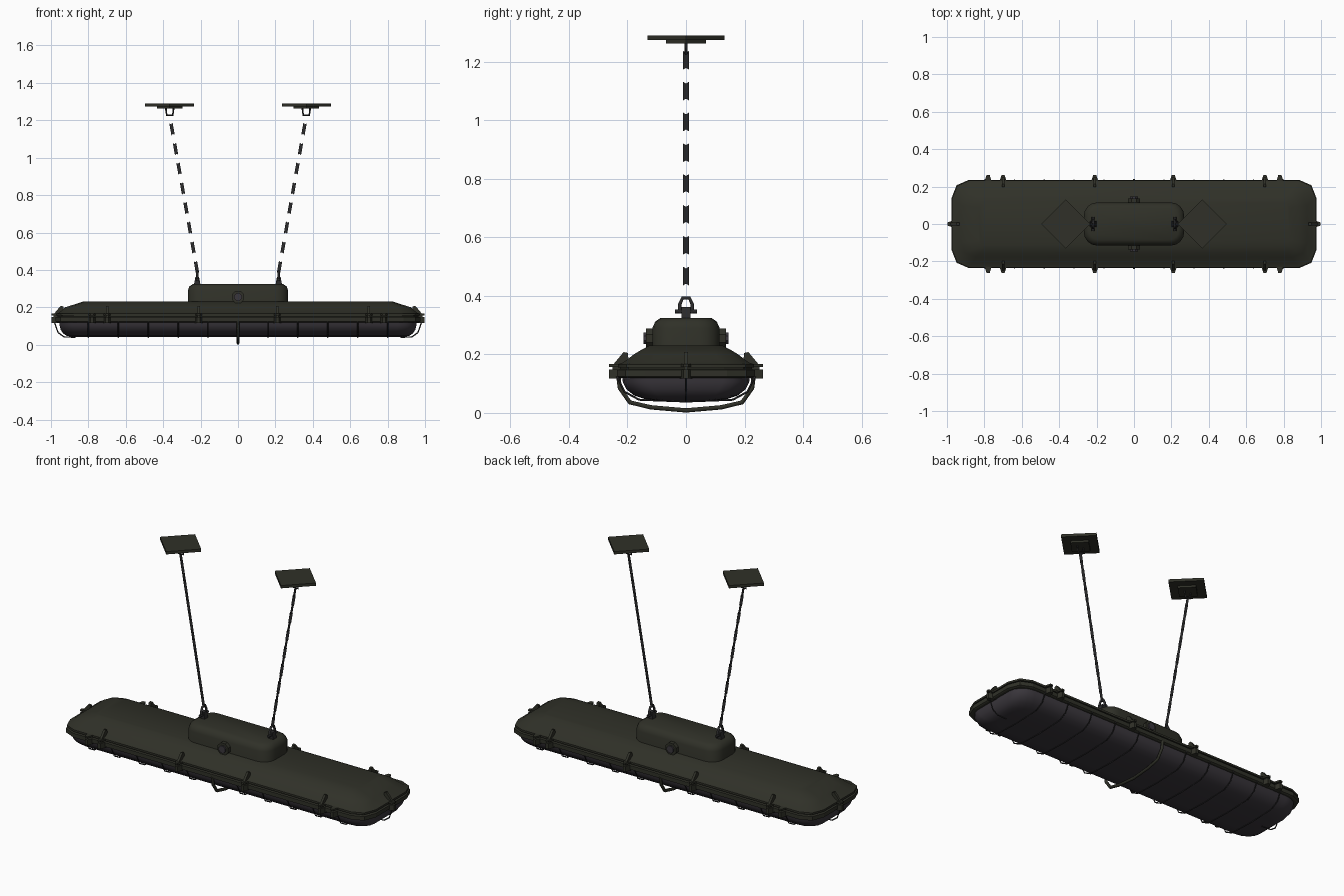
import bpy, bmesh, math
from mathutils import Vector, Matrix

if "Cube" in bpy.data.objects:
    bpy.data.objects.remove(bpy.data.objects["Cube"])


def material(name, r, g, b):
    m = bpy.data.materials.new(name)
    m.diffuse_color = (r, g, b, 1)
    m.use_nodes = True
    m.node_tree.nodes["Principled BSDF"].inputs["Base Color"].default_value = m.diffuse_color
    return m


OLIVE = material("dark olive paint", 0.029, 0.030, 0.021)
LENS = material("smoky lens", 0.042, 0.037, 0.045)
STEEL = material("dark steel", 0.024, 0.024, 0.025)


def finish(name, bm, mat, smooth=None):
    bmesh.ops.recalc_face_normals(bm, faces=bm.faces)
    me = bpy.data.meshes.new(name)
    bm.to_mesh(me)
    bm.free()
    me.materials.append(mat)
    ob = bpy.data.objects.new(name, me)
    bpy.context.collection.objects.link(ob)
    if smooth:
        bpy.ops.object.select_all(action='DESELECT')
        ob.select_set(True)
        bpy.context.view_layer.objects.active = ob
        bpy.ops.object.shade_smooth_by_angle(angle=math.radians(smooth))
    return ob


def outline(hx, hy, rx, ry, n):
    """Rounded rectangle with n segments per corner."""
    pts = []
    for q, (sx, sy) in enumerate([(1, 1), (-1, 1), (-1, -1), (1, -1)]):
        for i in range(n + 1):
            a = math.pi / 2 * (q + i / n)
            pts.append((sx * (hx - rx) + rx * math.cos(a), sy * (hy - ry) + ry * math.sin(a)))
    return pts


def loft(name, sections, mat, n=3, smooth=None):
    """Stack of rounded rectangles: (z, half x, half y, corner x, corner y)."""
    bm = bmesh.new()
    rings = [[bm.verts.new((x, y, z)) for x, y in outline(hx, hy, rx, ry, n)]
             for z, hx, hy, rx, ry in sections]
    for a, b in zip(rings, rings[1:]):
        for i in range(len(a)):
            j = (i + 1) % len(a)
            bm.faces.new((a[i], a[j], b[j], b[i]))
    bm.faces.new(rings[0])
    bm.faces.new(rings[-1])
    return finish(name, bm, mat, smooth)


def prism(bm, pts, extrude, mtx=Matrix()):
    """Extrude a 3D polygon along a vector into bm."""
    off = Vector(extrude)
    a = [bm.verts.new(mtx @ Vector(p)) for p in pts]
    b = [bm.verts.new(mtx @ (Vector(p) + off)) for p in pts]
    bm.faces.new(a)
    bm.faces.new(b[::-1])
    for i in range(len(a)):
        j = (i + 1) % len(a)
        bm.faces.new((a[i], a[j], b[j], b[i]))


def rod(name, paths, radius, mat, res=0):
    """Bent rods along point lists, converted to mesh."""
    cu = bpy.data.curves.new(name, 'CURVE')
    cu.dimensions = '3D'
    cu.bevel_depth, cu.bevel_resolution, cu.use_fill_caps = radius, res, True
    for path in paths:
        s = cu.splines.new('POLY')
        s.points.add(len(path) - 1)
        for p, c in zip(s.points, path):
            p.co = (*c, 1)
    tmp = bpy.data.objects.new(name + "_curve", cu)
    bpy.context.collection.objects.link(tmp)
    me = bpy.data.meshes.new_from_object(tmp.evaluated_get(bpy.context.evaluated_depsgraph_get()))
    bpy.data.objects.remove(tmp)
    me.materials.clear()
    me.materials.append(mat)
    me.name = name
    ob = bpy.data.objects.new(name, me)
    bpy.context.collection.objects.link(ob)
    return ob


def both(half):
    """Mirror a yz half path (outer to centre) to a full one."""
    return half + [(x, -y, z) for x, y, z in half[-2::-1]]


# lamp body: lens, flange, sloped housing, junction box
loft("lens", [(0.135, 0.955, 0.218, 0.1, 0.09), (0.105, 0.954, 0.216, 0.1, 0.09),
              (0.08, 0.948, 0.203, 0.1, 0.09), (0.06, 0.935, 0.178, 0.1, 0.08),
              (0.047, 0.915, 0.14, 0.09, 0.07), (0.042, 0.88, 0.10, 0.08, 0.06)],
     LENS, 4, 50)
loft("flange", [(0.12, 0.968, 0.228, 0.09, 0.095), (0.124, 0.975, 0.235, 0.09, 0.095),
                (0.147, 0.975, 0.235, 0.09, 0.095), (0.15, 0.965, 0.225, 0.09, 0.095),
                (0.156, 0.965, 0.225, 0.09, 0.095)], OLIVE, 2)
loft("housing", [(0.155, 0.972, 0.232, 0.09, 0.095), (0.166, 0.972, 0.232, 0.09, 0.095),
                 (0.172, 0.955, 0.215, 0.09, 0.09), (0.20, 0.925, 0.178, 0.08, 0.08),
                 (0.214, 0.88, 0.155, 0.06, 0.06), (0.23, 0.83, 0.125, 0.04, 0.04)],
     OLIVE, 2, 25)
loft("junction_box", [(0.21, 0.272, 0.12, 0.07, 0.07), (0.23, 0.268, 0.115, 0.07, 0.07),
                      (0.29, 0.268, 0.115, 0.07, 0.07), (0.312, 0.26, 0.105, 0.065, 0.065),
                      (0.325, 0.24, 0.086, 0.055, 0.055)], OLIVE, 4, 50)

# cable glands on both faces of the junction box
for s, side in ((-1, "front"), (1, "back")):
    for part, r, y0, y1, mat in (("gland", 0.036, 0.10, 0.137, OLIVE),
                                 ("gland_cap", 0.022, 0.13, 0.146, LENS)):
        bm = bmesh.new()
        ring = [(r * math.cos(i * math.pi / 4 + 0.39), s * y0, 0.255 + r * math.sin(i * math.pi / 4 + 0.39))
                for i in range(8)]
        prism(bm, ring, (0, s * (y1 - y0), 0))
        finish(side + "_" + part, bm, mat)

# lugs and latch levers around the rim (origin on the rim, +y outward)
lugs, levers = bmesh.new(), bmesh.new()
spots = [(x, s * 0.235, 0 if s > 0 else math.pi, x not in (-0.78, 0.78))
         for x in (-0.78, -0.70, -0.21, 0.21, 0.70, 0.78) for s in (1, -1)]
spots += [(s * 0.97, 0, -s * math.pi / 2, True) for s in (1, -1)]
for x, y, rot, lever in spots:
    m = Matrix.Translation((x, y, 0)) @ Matrix.Rotation(rot, 4, 'Z')
    for z, h in ((0.117, 0.032), (0.157, 0.01)):
        prism(lugs, [(-0.022, -0.015, z), (0.022, -0.015, z), (0.008, 0.028, z), (-0.008, 0.028, z)],
              (0, 0, h), m)
    if lever:
        prism(levers, [(-0.007, 0.018, 0.14), (-0.007, 0.014, 0.165), (-0.007, -0.022, 0.208),
                       (-0.007, -0.036, 0.205), (-0.007, -0.04, 0.17), (-0.007, -0.01, 0.14)],
              (0.014, 0, 0), m)
finish("rim_lugs", lugs, OLIVE)
finish("latch_levers", levers, OLIVE)

# guard: heavy middle hoop and thin cross wires under the lens
rod("guard_hoop", [both([(0, 0.232, 0.13), (0, 0.226, 0.085), (0, 0.192, 0.036),
                         (0, 0.12, 0.019), (0, 0, 0.0085)])], 0.0085, OLIVE, 1)
wires = [both([(x, 0.236, 0.125), (x, 0.21, 0.072), (x, 0.16, 0.045), (x, 0, 0.039)])
         for k in range(1, 6) for x in (-0.16 * k, 0.16 * k)]
wires += [[(s * 0.985, 0, 0.13), (s * 0.962, 0, 0.065), (s * 0.93, 0, 0.042), (s * 0.87, 0, 0.04)]
          for s in (1, -1)]
rod("guard_wires", wires, 0.0035, STEEL)

# hanging gear, one set each side
for s, side in ((-1, "left"), (1, "right")):
    cx = s * 0.365
    # diamond ceiling plate with a smaller plate below
    for part, r, z0, z1 in (("ceiling_plate", 0.131, 1.274, 1.29), ("mount_pad", 0.068, 1.262, 1.275)):
        bm = bmesh.new()
        prism(bm, [(cx + r, 0, z0), (cx, r, z0), (cx - r, 0, z0), (cx, -r, z0)], (0, 0, z1 - z0))
        finish(side + "_" + part, bm, OLIVE)
    rod(side + "_ceiling_hook", [[(cx - 0.021, 0, 1.266), (cx - 0.016, 0, 1.227),
                                  (cx + 0.016, 0, 1.227), (cx + 0.021, 0, 1.266)]], 0.005, STEEL)

    # shackle, pin and foot on the junction box
    bx = s * 0.218
    rod(side + "_shackle", [[(bx, -0.02, 0.34), (bx, -0.022, 0.37), (bx, -0.012, 0.392),
                             (bx, 0.012, 0.392), (bx, 0.022, 0.37), (bx, 0.02, 0.34)]], 0.007, STEEL, 1)
    rod(side + "_shackle_pin", [[(bx, -0.037, 0.347), (bx, 0.037, 0.347)]], 0.008, STEEL, 1)
    bm = bmesh.new()
    prism(bm, [(bx - 0.018, -0.015, 0.318), (bx + 0.018, -0.015, 0.318),
               (bx + 0.01, -0.015, 0.362), (bx - 0.01, -0.015, 0.362)], (0, 0.03, 0))
    finish(side + "_shackle_foot", bm, STEEL)

    # chain of flat links, alternately turned a quarter
    bm = bmesh.new()
    top, bottom = Vector((s * 0.362, 0, 1.205)), Vector((s * 0.222, 0, 0.415))
    along = (top - bottom).normalized()
    turns = (Vector((0, 0.011, 0)), along.cross(Vector((0, 1, 0))) * 0.009)
    count = 16
    for i in range(count):
        c = top.lerp(bottom, i / (count - 1))
        w, h = turns[i % 2], along * 0.033
        bm.faces.new([bm.verts.new(p) for p in
                      (c - w + h, c + h * 0.8, c + w + h, c + w - h, c - h * 0.8, c - w - h)])
    finish(side + "_chain", bm, STEEL)
